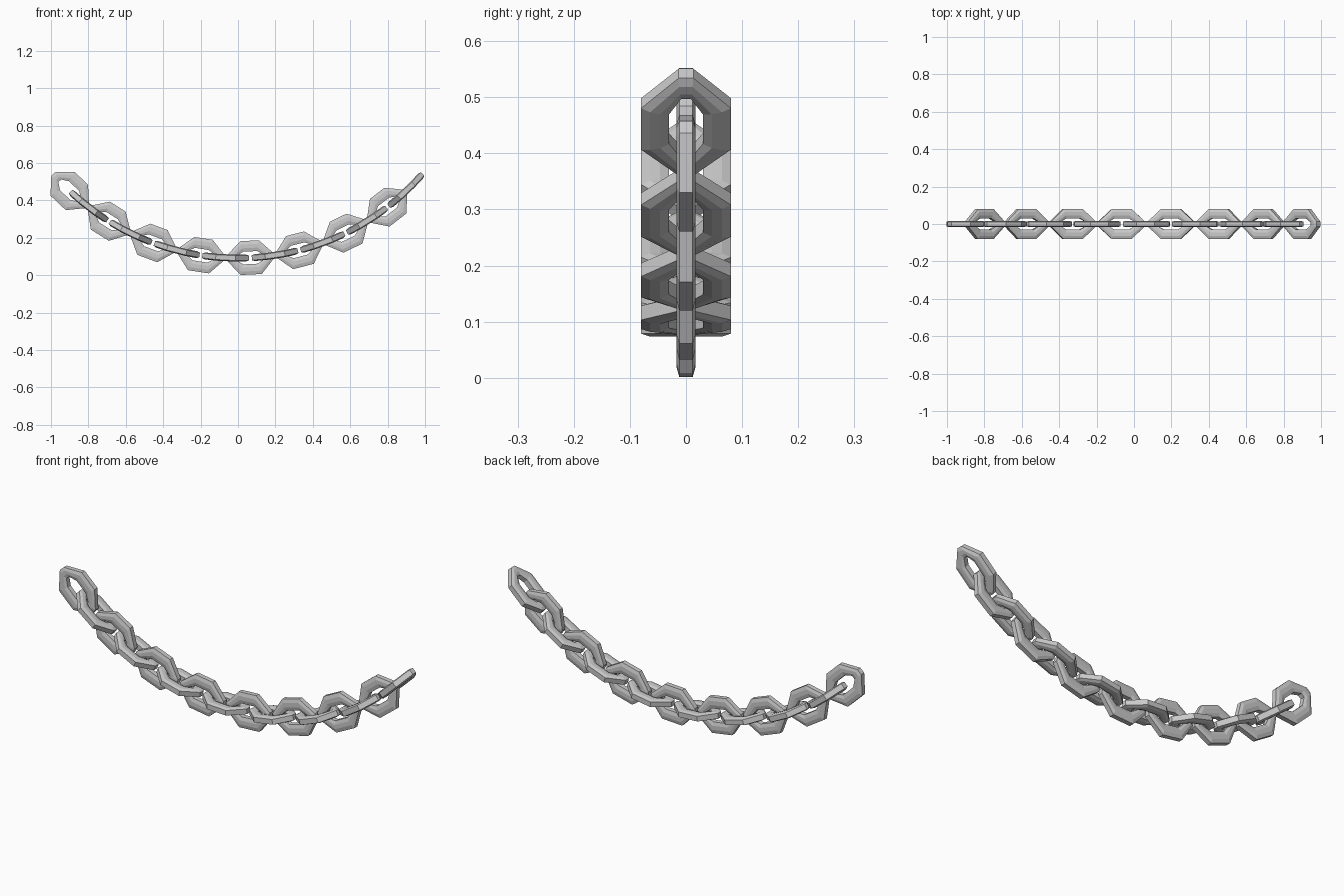
import bpy
import math

if "Cube" in bpy.data.objects:
    bpy.data.objects.remove(bpy.data.objects["Cube"])

R = 1.305        # radius of the hanging arc
PITCH = 0.1325   # arc distance between neighbouring links
COUNT = 16
Z0 = 0.0915      # height of the arc's lowest point

# Link outline (quarter): outer and inner octagon corners (along, across)
OUTER = [(0.125, 0.013), (0.053, 0.08)]
INNER = [(0.075, 0.009), (0.038, 0.03)]
# Bar cross-section: (blend from outer to inner, half thickness)
SECTION = [(0, 0.012), (0.32, 0.017), (0.68, 0.017), (1, 0.012),
           (1, -0.012), (0.68, -0.017), (0.32, -0.017), (0, -0.012)]


def octagon(quarter):
    a, b = quarter
    return [a, b, (-b[0], b[1]), (-a[0], a[1]),
            (-a[0], -a[1]), (-b[0], -b[1]), (b[0], -b[1]), (a[0], -a[1])]


def bend(s, y, h):
    """Place arc length s, sideways y and height h onto the arc."""
    t = s / R
    return ((R - h) * math.sin(t), y, Z0 + R - (R - h) * math.cos(t))


def make_link(name, centre, upright):
    verts, faces = [], []
    for (ou, ov), (iu, iv) in zip(octagon(OUTER), octagon(INNER)):
        for k, t in SECTION:
            u = centre + ou + (iu - ou) * k
            v = ov + (iv - ov) * k
            verts.append(bend(u, -t, v * 1.13) if upright else bend(u, v, t * 1.08))
    for i in range(8):
        for j in range(8):
            i2, j2 = (i + 1) % 8, (j + 1) % 8
            faces.append((i * 8 + j, i * 8 + j2, i2 * 8 + j2, i2 * 8 + j))
    mesh = bpy.data.meshes.new(name)
    mesh.from_pydata(verts, [], faces)
    # make the closed surface face outward
    import bmesh
    bm = bmesh.new()
    bm.from_mesh(mesh)
    bmesh.ops.recalc_face_normals(bm, faces=bm.faces)
    bm.to_mesh(mesh)
    bm.free()
    obj = bpy.data.objects.new(name, mesh)
    bpy.context.collection.objects.link(obj)


# Alternating upright and flat links along the sagging chain
for n in range(COUNT):
    upright = n % 2 == 0
    kind = "upright_link" if upright else "flat_link"
    make_link(f"{kind}_{n + 1}", (n - (COUNT - 1) / 2) * PITCH, upright)
